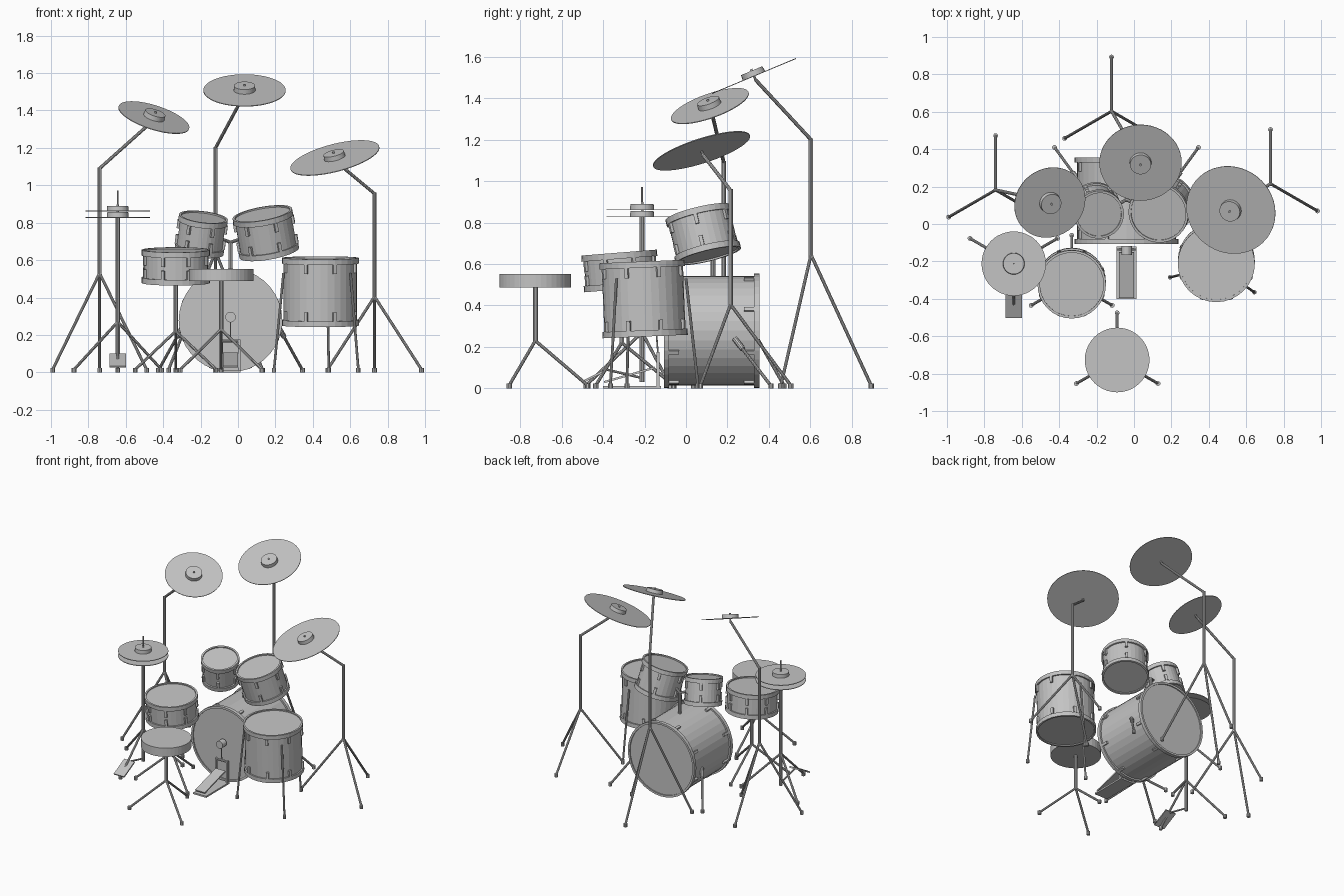
import bpy, bmesh, math
from mathutils import Vector, Matrix

if "Cube" in bpy.data.objects:
    bpy.data.objects.remove(bpy.data.objects["Cube"])

GREY = bpy.data.materials.new("plain grey")
GREY.diffuse_color = (0.55, 0.55, 0.55, 1)
GREY.use_nodes = True
GREY.node_tree.nodes["Principled BSDF"].inputs["Base Color"].default_value = GREY.diffuse_color


def finish(name, bm):
    bmesh.ops.recalc_face_normals(bm, faces=bm.faces)
    me = bpy.data.meshes.new(name)
    bm.to_mesh(me)
    bm.free()
    me.materials.append(GREY)
    ob = bpy.data.objects.new(name, me)
    bpy.context.collection.objects.link(ob)
    return ob


def frame(origin, axis):
    """Matrix whose local z runs along axis."""
    return Matrix.Translation(origin) @ Vector(axis).to_track_quat('Z', 'Y').to_matrix().to_4x4()


def rod(bm, a, b, r, n=10):
    a, b = Vector(a), Vector(b)
    bmesh.ops.create_cone(bm, cap_ends=True, segments=n, radius1=r, radius2=r,
                          depth=(b - a).length, matrix=frame((a + b) / 2, b - a))


def box(bm, m, size):
    bmesh.ops.create_cube(bm, size=1, matrix=m @ Matrix.Diagonal((*size, 1)))


def lathe(bm, profile, m, n):
    """Revolve (radius, height) points around local z; ends lie on the axis."""
    rings = []
    for r, z in profile:
        if r == 0:
            rings.append([bm.verts.new(m @ Vector((0, 0, z)))] * n)
        else:
            rings.append([bm.verts.new(m @ Vector((r * math.cos(2 * math.pi * i / n),
                          r * math.sin(2 * math.pi * i / n), z))) for i in range(n)])
    for lo, hi in zip(rings, rings[1:]):
        for i in range(n):
            j = (i + 1) % n
            bm.faces.new(dict.fromkeys((lo[i], lo[j], hi[j], hi[i])))


def drum(name, top, bottom, r, lugs, hoop=0.03, lip=0.01, n=32):
    top, bottom = Vector(top), Vector(bottom)
    h = (top - bottom).length
    m = frame(bottom, top - bottom)
    R, inn, dip = r + lip, r - 0.003, 0.008
    # shell with recessed heads and raised hoops
    bm = bmesh.new()
    lathe(bm, [(0, dip), (inn, dip), (inn, 0), (R, 0), (R, hoop), (r, hoop),
               (r, h - hoop), (R, h - hoop), (R, h), (inn, h), (inn, h - dip), (0, h - dip)], m, n)
    finish(name, bm)
    # two rows of lugs
    bm = bmesh.new()
    for k in range(lugs):
        turn = Matrix.Rotation(2 * math.pi * (k + 0.5) / lugs, 4, 'Z')
        for z in (hoop + 0.024, h - hoop - 0.024):
            box(bm, m @ turn @ Matrix.Translation((r + 0.004, 0, z)), (0.018, 0.018, 0.048))
    finish(name + "_lugs", bm)


def legs(bm, hub, feet, r=0.008):
    for x, y in feet:
        rod(bm, hub, (x, y, 0.015), r)
        rod(bm, (x, y, 0), (x, y, 0.024), 0.013)


def tripod(cx, cy, rad, back):
    """Three feet, one of them straight behind (+1) or in front (-1)."""
    return [(cx + rad * math.cos(a), cy + back * rad * math.sin(a))
            for a in (math.pi / 2, math.pi * 7 / 6, math.pi * 11 / 6)]


def cymbal(name, centre, normal, r):
    bm = bmesh.new()
    lathe(bm, [(0, -0.002), (r, -0.002), (r, 0.002), (0.058, 0.002), (0.056, 0.028),
               (0.006, 0.028), (0.006, 0.036), (0, 0.036)], frame(centre, normal), 48)
    finish(name, bm)


# --- drums ---
drum("bass_drum", (-0.04, -0.107, 0.278), (-0.04, 0.355, 0.278), 0.265, 8, hoop=0.026, lip=0.012, n=36)
drum("small_tom", (-0.185, 0.05, 0.83), (-0.208, 0.096, 0.645), 0.122, 6)
drum("large_tom", (0.13, 0.058, 0.848), (0.167, 0.108, 0.64), 0.152, 6)
drum("snare_drum", (-0.333, -0.323, 0.655), (-0.333, -0.309, 0.478), 0.173, 8)
drum("floor_tom", (0.44, -0.212, 0.612), (0.44, -0.197, 0.25), 0.196, 8)

# --- bass drum spurs ---
bm = bmesh.new()
for s in (-1, 1):
    up, foot = Vector((-0.04 + s * 0.258, 0.235, 0.24)), Vector((-0.04 + s * 0.385, 0.41, 0.012))
    rod(bm, up, foot, 0.008)
    rod(bm, up, up.lerp(foot, 0.22), 0.014)
    rod(bm, (foot.x, foot.y, 0), (foot.x, foot.y, 0.024), 0.013)
finish("bass_drum_spurs", bm)

# --- tom holder ---
bm = bmesh.new()
rod(bm, (-0.04, 0.13, 0.53), (-0.04, 0.13, 0.70), 0.012)
rod(bm, (-0.04, 0.13, 0.695), (-0.095, 0.10, 0.715), 0.009)
rod(bm, (-0.04, 0.13, 0.695), (0.02, 0.10, 0.715), 0.009)
finish("tom_holder", bm)

# --- floor tom legs ---
bm = bmesh.new()
for deg in (80, 199, 321):
    c, s = math.cos(math.radians(deg)), math.sin(math.radians(deg))
    fx, fy = 0.44 + 0.262 * c, -0.2 + 0.262 * s
    rod(bm, (0.44 + 0.208 * c, -0.205 + 0.208 * s, 0.53), (fx, fy, 0.012), 0.007)
    rod(bm, (fx, fy, 0), (fx, fy, 0.024), 0.012)
finish("floor_tom_legs", bm)

# --- snare stand ---
bm = bmesh.new()
rod(bm, (-0.333, -0.31, 0.21), (-0.333, -0.31, 0.485), 0.012)
legs(bm, (-0.333, -0.31, 0.22), tripod(-0.333, -0.31, 0.25, 1))
finish("snare_stand", bm)

# --- stool ---
bm = bmesh.new()
rod(bm, (-0.09, -0.727, 0.487), (-0.09, -0.727, 0.552), 0.173, 40)
finish("stool_seat", bm)
bm = bmesh.new()
rod(bm, (-0.09, -0.727, 0.22), (-0.09, -0.727, 0.49), 0.012)
legs(bm, (-0.09, -0.727, 0.23), tripod(-0.09, -0.727, 0.252, 1))
finish("stool_stand", bm)

# --- hi-hat ---
HX, HY = -0.643, -0.212
cymbal("hi_hat_top", (HX, HY, 0.862), (0, 0, 1), 0.172)
cymbal("hi_hat_bottom", (HX, HY, 0.828), (0, 0, 1), 0.172)
bm = bmesh.new()
rod(bm, (HX, HY, 0.03), (HX, HY, 0.828), 0.012)
rod(bm, (HX, HY, 0.82), (HX, HY, 0.972), 0.004)
legs(bm, (HX, HY, 0.27), tripod(HX, HY, 0.27, -1))
finish("hi_hat_stand", bm)


def footboard(bm, x, y0, z0, y1, z1, width):
    d = Vector((0, y1 - y0, z1 - z0))
    m = Matrix.Translation((x, (y0 + y1) / 2, (z0 + z1) / 2)) @ Matrix.Rotation(math.atan2(d.z, d.y), 4, 'X')
    box(bm, m, (width, d.length, 0.01))


bm = bmesh.new()
footboard(bm, HX, -0.50, 0.03, -0.375, 0.095, 0.086)
rod(bm, (HX, -0.38, 0.09), (HX, HY, 0.05), 0.006)
finish("hi_hat_pedal", bm)

# --- bass pedal with frame and beater ---
PX = -0.04
bm = bmesh.new()
footboard(bm, PX, -0.395, 0.03, -0.15, 0.10, 0.08)
box(bm, Matrix.Translation((PX, -0.26, 0.006)), (0.108, 0.28, 0.012))
for s in (-1, 1):
    box(bm, Matrix.Translation((PX + s * 0.047, -0.135, 0.09)), (0.012, 0.016, 0.17))
rod(bm, (PX - 0.05, -0.135, 0.168), (PX + 0.05, -0.135, 0.168), 0.008)
finish("bass_pedal", bm)
bm = bmesh.new()
rod(bm, (PX, -0.135, 0.165), (PX, -0.145, 0.295), 0.004)
rod(bm, (PX, -0.165, 0.295), (PX, -0.118, 0.295), 0.028, 20)
finish("bass_beater", bm)

# --- cymbals on boom stands: name, hub, pole top, cymbal centre, normal, radius ---
for name, hub, ztop, centre, normal, r in (
        ("left_cymbal", (-0.74, 0.182, 0.53), 1.09, (-0.45, 0.115, 1.362), (0.29, -0.32, 0.9), 0.198),
        ("middle_cymbal", (-0.12, 0.603, 0.645), 1.20, (0.035, 0.328, 1.507), (0, -0.385, 0.923), 0.22),
        ("right_cymbal", (0.73, 0.215, 0.405), 0.955, (0.518, 0.075, 1.146), (-0.238, -0.296, 0.92), 0.245)):
    cymbal(name, centre, normal, r)
    bm = bmesh.new()
    knee = Vector((hub[0], hub[1], ztop))
    rod(bm, (hub[0], hub[1], hub[2] - 0.02), knee + Vector((0, 0, 0.006)), 0.011)
    rod(bm, knee, Vector(centre) - 0.02 * Vector(normal), 0.009)
    rod(bm, Vector(centre) - 0.03 * Vector(normal), centre, 0.006)
    legs(bm, hub, tripod(hub[0], hub[1], 0.29, 1))
    finish(name + "_stand", bm)
